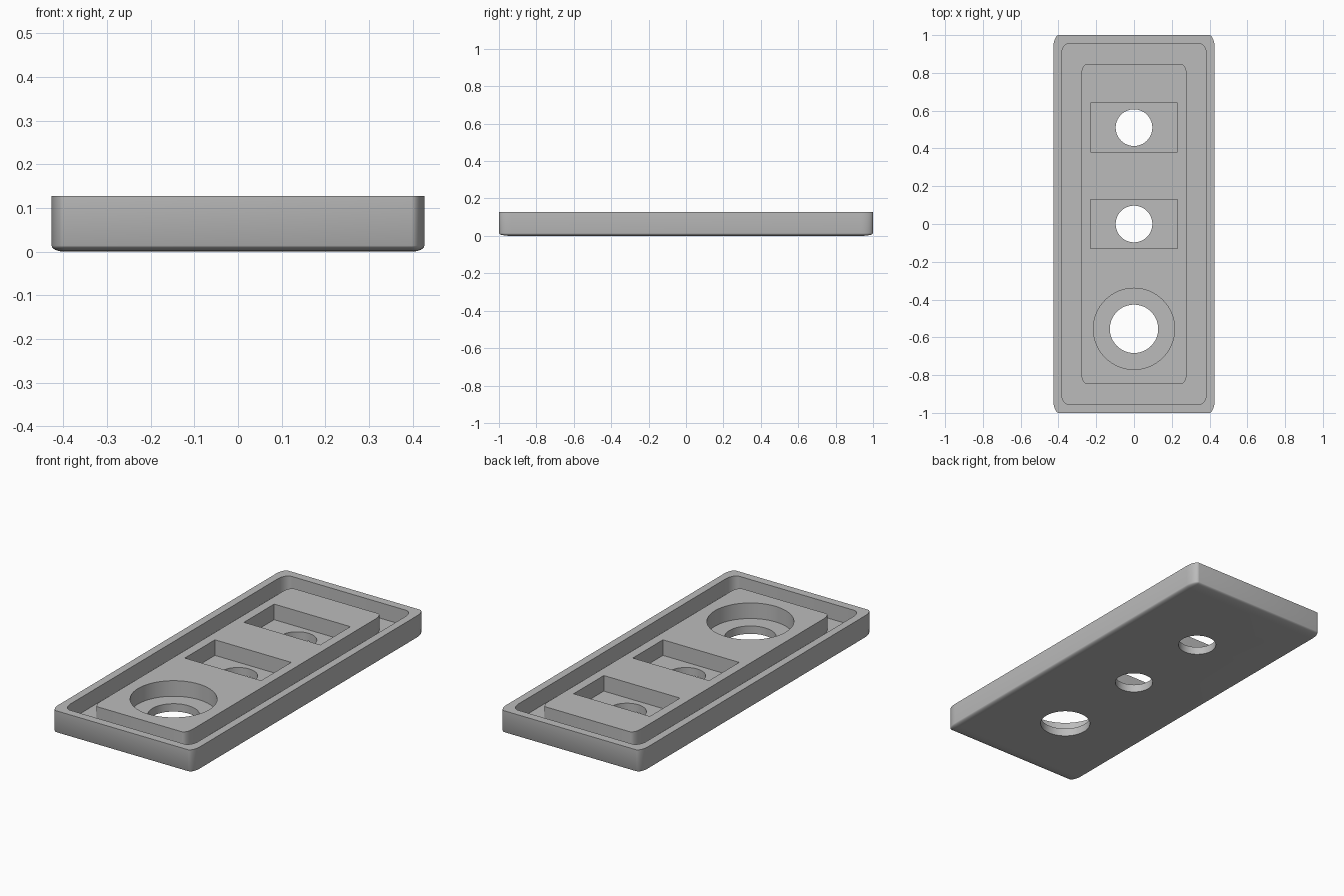
import bpy, bmesh, math

if "Cube" in bpy.data.objects:
    bpy.data.objects.remove(bpy.data.objects["Cube"])

TOP, FLOOR = 0.128, 0.043

grey = bpy.data.materials.new("mid_grey")
grey.use_nodes = True
colour = (0.5, 0.5, 0.5, 1)
grey.diffuse_color = colour
grey.node_tree.nodes["Principled BSDF"].inputs["Base Color"].default_value = colour


def rounded(hx, hy, rx, ry, steps=10):
    """Rectangle outline with elliptical corners."""
    pts = []
    for q, (sx, sy) in enumerate([(1, 1), (-1, 1), (-1, -1), (1, -1)]):
        for i in range(steps + 1):
            a = math.pi / 2 * (q + i / steps)
            pts.append((sx * (hx - rx) + rx * math.cos(a), sy * (hy - ry) + ry * math.sin(a)))
    return pts


def circle(y, r, n=64):
    return [(r * math.cos(2 * math.pi * i / n), y + r * math.sin(2 * math.pi * i / n)) for i in range(n)]


def box(y, hx, hy):
    return [(hx, y + hy), (-hx, y + hy), (-hx, y - hy), (hx, y - hy)]


def loft(name, loops, closed=False):
    """Skin a stack of (outline, z) loops; cap it, or close it into a ring."""
    bm = bmesh.new()
    rings = [[bm.verts.new((x, y, z)) for x, y in pts] for pts, z in loops]
    pairs = list(zip(rings, rings[1:]))
    if closed:
        pairs.append((rings[-1], rings[0]))
    else:
        bm.faces.new(rings[0])
        bm.faces.new(rings[-1])
    for a, b in pairs:
        n = len(a)
        for i in range(n):
            j = (i + 1) % n
            bm.faces.new((a[i], a[j], b[j], b[i]))
    bmesh.ops.remove_doubles(bm, verts=bm.verts, dist=1e-5)
    bmesh.ops.recalc_face_normals(bm, faces=bm.faces)
    mesh = bpy.data.meshes.new(name)
    bm.to_mesh(mesh)
    bm.free()
    mesh.materials.append(grey)
    obj = bpy.data.objects.new(name, mesh)
    bpy.context.collection.objects.link(obj)
    return obj


# Outer block with rounded corners and a softened underside
RX, RY, RZ = 0.03, 0.065, 0.014
levels = []
for i in range(7):
    a = math.pi / 2 * i / 6
    c, s = math.sin(a), math.cos(a)
    levels.append((rounded(0.427 - RX * (1 - c), 1 - RY * (1 - c), RX * c, RY * c), RZ * (1 - s)))
levels.append((rounded(0.427, 1, RX, RY), TOP))
plate = loft("recessed_plate", levels)

# Cutters: groove around the raised island, pockets and through holes
above = TOP + 0.05
wall = rounded(0.385, 0.955, 0.04, 0.065)
island = rounded(0.28, 0.845, 0.027, 0.06)
cutters = [loft("groove_cutter", [(wall, FLOOR), (wall, above), (island, above), (island, FLOOR)], True)]
for y in (0.0, 0.51):
    pocket, hole = box(y, 0.23, 0.13), circle(y, 0.097)
    cutters.append(loft("square_pocket_cutter", [(pocket, FLOOR), (pocket, above)]))
    cutters.append(loft("small_hole_cutter", [(hole, -0.05), (hole, FLOOR + 0.02)]))
bore, hole = circle(-0.555, 0.215), circle(-0.555, 0.128)
cutters.append(loft("round_pocket_cutter", [(bore, FLOOR), (bore, above)]))
cutters.append(loft("large_hole_cutter", [(hole, -0.05), (hole, FLOOR + 0.02)]))

bpy.context.view_layer.objects.active = plate
for cutter in cutters:
    mod = plate.modifiers.new("cut", "BOOLEAN")
    mod.operation, mod.solver, mod.object = "DIFFERENCE", "EXACT", cutter
    bpy.ops.object.modifier_apply(modifier=mod.name)
    bpy.data.objects.remove(cutter)

# Smooth curved walls, crisp edges
bpy.ops.object.select_all(action="DESELECT")
plate.select_set(True)
bpy.ops.object.shade_smooth_by_angle(angle=math.radians(35))
